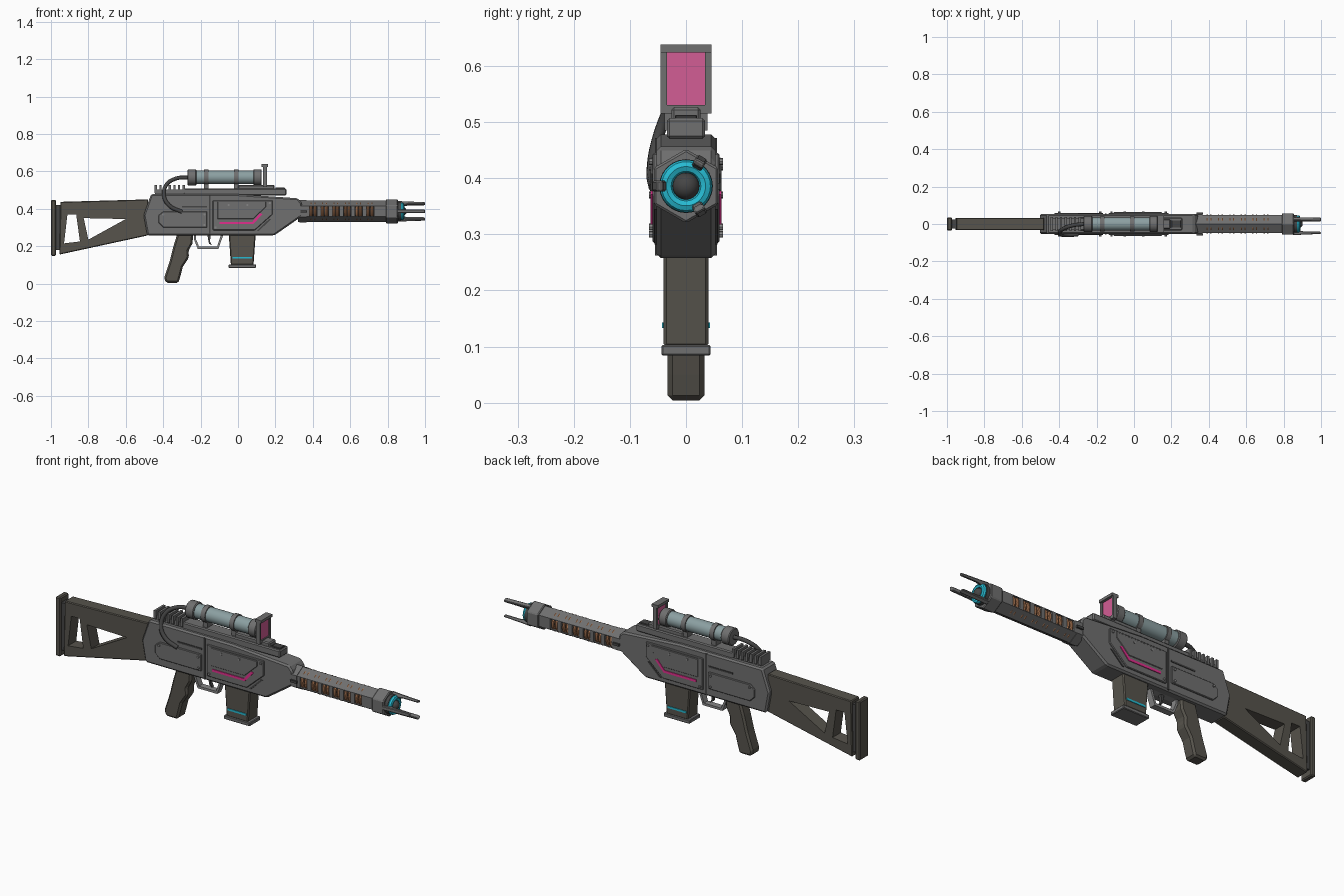
import bpy, bmesh, math
from mathutils import Matrix, Vector

if "Cube" in bpy.data.objects:
    bpy.data.objects.remove(bpy.data.objects["Cube"], do_unlink=True)


def material(name, r, g, b):
    m = bpy.data.materials.new(name)
    m.diffuse_color = (r, g, b, 1)
    m.use_nodes = True
    m.node_tree.nodes["Principled BSDF"].inputs["Base Color"].default_value = (r, g, b, 1)
    return m


GREY = material("gunmetal grey", .16, .16, .16)
LIGHT = material("light metal", .24, .24, .24)
DARK = material("dark metal", .06, .06, .06)
POLYMER = material("brown grey polymer", .095, .088, .073)
TUBE = material("blue grey tube", .26, .35, .36)
CYAN = material("cyan glow", .02, .5, .65)
PINK = material("pink glow", .75, .03, .27)
LENS = material("pink lens", .65, .11, .3)
COPPER = material("copper", .42, .19, .09)
AXIS_Z = .386


def finish(name, bm, mat, bevel=0, smooth=False):
    bmesh.ops.recalc_face_normals(bm, faces=bm.faces)
    mesh = bpy.data.meshes.new(name)
    bm.to_mesh(mesh)
    bm.free()
    mesh.materials.append(mat)
    ob = bpy.data.objects.new(name, mesh)
    bpy.context.collection.objects.link(ob)
    bpy.ops.object.select_all(action='DESELECT')
    bpy.context.view_layer.objects.active = ob
    ob.select_set(True)
    if bevel:
        mod = ob.modifiers.new("bevel", 'BEVEL')
        mod.width = bevel
        mod.segments = 1
        mod.limit_method = 'ANGLE'
        bpy.ops.object.modifier_apply(modifier="bevel")
    if smooth:
        bpy.ops.object.shade_smooth_by_angle(angle=math.radians(40))
    return ob


def plate(name, points, y0, y1, mat, bevel=0):
    """Side profile in x and z, extruded from y0 to y1."""
    bm = bmesh.new()
    face = bm.faces.new([bm.verts.new((x, y0, z)) for x, z in points])
    new = bmesh.ops.extrude_face_region(bm, geom=[face])["geom"]
    bmesh.ops.translate(bm, verts=[v for v in new if isinstance(v, bmesh.types.BMVert)],
                        vec=(0, y1 - y0, 0))
    return finish(name, bm, mat, bevel)


def box(name, x0, x1, half_y, z0, z1, mat, bevel=0):
    return plate(name, [(x0, z0), (x1, z0), (x1, z1), (x0, z1)], -half_y, half_y, mat, bevel)


def both_sides(name, points, inner, outer, mat, bevel=0):
    for side, s in (("right", -1), ("left", 1)):
        plate(name + "_" + side, points, s * inner, s * outer, mat, bevel)


def rod(name, x0, x1, radius, z, mat, sides=24, bevel=0, end=None, y=0):
    """Cylinder or prism along x."""
    bm = bmesh.new()
    bmesh.ops.create_cone(bm, cap_ends=True, segments=sides, radius1=radius,
                          radius2=end or radius, depth=x1 - x0)
    turn = Matrix.Rotation(math.pi / 2, 4, 'Y')
    if sides == 6:
        # corners point to the sides, flats face up and down
        turn = turn @ Matrix.Rotation(math.pi / 2, 4, 'Z')
    bmesh.ops.transform(bm, matrix=Matrix.Translation(((x0 + x1) / 2, y, z)) @ turn, verts=bm.verts)
    return finish(name, bm, mat, bevel, sides > 8)


def ring(name, x, major, minor, mat):
    bpy.ops.mesh.primitive_torus_add(location=(x, 0, AXIS_Z), rotation=(0, math.pi / 2, 0),
                                     major_radius=major, minor_radius=minor,
                                     major_segments=28, minor_segments=8)
    ob = bpy.context.object
    ob.name = name
    ob.data.materials.append(mat)
    bpy.ops.object.shade_smooth_by_angle()


def cut(ob, cutters):
    for c in cutters:
        c.hide_render = True
        mod = ob.modifiers.new("cut", 'BOOLEAN')
        mod.operation = 'DIFFERENCE'
        mod.object = c
        mod.solver = 'EXACT'
        bpy.context.view_layer.objects.active = ob
        bpy.ops.object.modifier_apply(modifier="cut")
        bpy.data.objects.remove(c, do_unlink=True)


def path(name, points, radius, mat):
    curve = bpy.data.curves.new(name, 'CURVE')
    curve.dimensions = '3D'
    curve.bevel_depth = radius
    curve.bevel_resolution = 2
    curve.use_fill_caps = True
    spline = curve.splines.new('BEZIER')
    spline.bezier_points.add(len(points) - 1)
    for p, co in zip(spline.bezier_points, points):
        p.co = co
        p.handle_left_type = p.handle_right_type = 'AUTO'
    curve.materials.append(mat)
    ob = bpy.data.objects.new(name, curve)
    bpy.context.collection.objects.link(ob)


# Receiver body
plate("receiver", [(-.465, .478), (0, .478), (.32, .456), (.342, .43), (.342, .36),
                   (.195, .258), (-.485, .258), (-.505, .365)], -.053, .053, GREY, .008)

# Side panels, grooves and glowing line
both_sides("rear_panel", [(-.425, .325), (-.40, .3), (-.165, .3), (-.165, .385), (-.40, .385),
                          (-.425, .365)], .05, .06, GREY, .003)
both_sides("front_panel", [(-.135, .285), (.09, .285), (.185, .37), (.185, .445), (-.135, .445)],
           .05, .06, GREY, .003)
both_sides("cover_plate", [(-.11, .345), (.08, .345), (.15, .41), (.15, .437), (-.11, .437)],
           .058, .063, GREY, .002)
both_sides("panel_seam", [(-.155, .262), (-.146, .262), (-.146, .472), (-.155, .472)],
           .05, .055, DARK)
both_sides("vent_slit", [(-.30, .407), (-.165, .407), (-.165, .415), (-.30, .415)],
           .05, .056, DARK)
both_sides("glow_line", [(-.10, .318), (.082, .318), (.13, .371), (.118, .377), (.076, .33),
                         (-.10, .33)], .055, .0635, PINK)
both_sides("diagonal_slit", [(.10, .282), (.112, .282), (.178, .345), (.166, .345)],
           .05, .056, DARK)
for x, z in [(-.40, .37), (-.18, .37), (-.18, .313), (-.12, .3), (.17, .43), (-.05, .42), (.05, .42)]:
    both_sides("bolt", [(x + .006 * math.cos(a * math.pi / 4), z + .006 * math.sin(a * math.pi / 4))
                        for a in range(8)], .055, .066, LIGHT)

# Stock frame with two openings, and butt plate
stock = plate("stock", [(-.95, .437), (-.48, .45), (-.48, .258), (-.955, .155)],
              -.033, .033, POLYMER, .004)
cut(stock, [
    plate("stock_slot", [(-.912, .37), (-.865, .37), (-.845, .225), (-.93, .215)], -.1, .1, POLYMER),
    plate("stock_triangle", [(-.825, .35), (-.60, .345), (-.80, .235)], -.1, .1, POLYMER)])
box("stock_neck", -.98, -.945, .025, .18, .42, DARK)
box("butt_plate", -1, -.973, .035, .148, .447, POLYMER, .005)

# Grip, trigger and guard
plate("grip", [(-.325, .265), (-.24, .265), (-.243, .215), (-.265, .175), (-.262, .14), (-.295, .09),
               (-.305, .05), (-.318, .004), (-.385, .004), (-.395, .03), (-.365, .12), (-.345, .2)],
      -.033, .033, POLYMER, .009)
guard = plate("trigger_guard", [(-.235, .262), (-.235, .235), (-.215, .185), (-.105, .185), (-.078, .262)],
              -.016, .016, LIGHT)
cut(guard, [plate("guard_gap", [(-.225, .258), (-.224, .236), (-.208, .197), (-.112, .197),
                                (-.092, .258)], -.1, .1, LIGHT)])
plate("trigger", [(-.165, .265), (-.145, .265), (-.15, .225), (-.14, .205), (-.155, .213)],
      -.008, .008, DARK)

# Magazine
plate("magazine", [(-.05, .27), (.095, .27), (.083, .1), (-.038, .1)], -.04, .04, POLYMER, .005)
box("magazine_base", -.05, .096, .044, .084, .103, GREY, .003)
both_sides("magazine_glow", [(-.03, .133), (.075, .133), (.075, .143), (-.03, .143)], .036, .043, CYAN)

# Barrel shroud, cut open over the coils
shroud = rod("barrel_shroud", .32, .80, .057, AXIS_Z, GREY, 6)
slots = [.402 + .061 * i for i in range(6)]
cut(shroud, [box("slot", x - .02, x + .02, .2, .361, .411, DARK) for x in slots])
rod("inner_barrel", .34, .86, .034, AXIS_Z, DARK)
for x in slots:
    for dx in (-.011, .009):
        ring("coil", x + dx, .043, .008, COPPER)
rod("shroud_collar", .33, .365, .06, AXIS_Z, GREY, 6)
both_sides("collar_slit", [(.335, .38), (.37, .38), (.37, .392), (.335, .392)], .05, .0605, DARK)

# Muzzle with glowing ring and three prongs
rod("muzzle_collar", .79, .855, .066, AXIS_Z, GREY, 6, .004)
rod("muzzle_lip", .855, .872, .048, AXIS_Z, DARK)
ring("muzzle_ring", .877, .035, .012, CYAN)
bpy.ops.mesh.primitive_uv_sphere_add(segments=20, ring_count=12, radius=.024, location=(.878, 0, AXIS_Z))
bpy.context.object.name = "emitter"
bpy.context.object.data.materials.append(DARK)
bpy.ops.object.shade_smooth_by_angle()
for degrees in (60, 180, 300):
    prong = plate("prong", [(.85, .036), (.89, .036), (.91, .04), (.99, .04), (1, .044), (1, .053),
                            (.90, .057), (.85, .06)], -.01, .01, GREY, .003)
    prong.data.transform(Matrix.Translation((0, 0, AXIS_Z))
                         @ Matrix.Rotation(math.radians(degrees - 90), 4, 'X'))

# Top rail, scope mount and cooling fins
box("top_rail", -.29, .258, .034, .47, .507, GREY, .005)
box("scope_mount", 0, .195, .026, .5, .527, GREY, .005)
box("rail_block", .20, .25, .02, .5, .513, DARK, .002)
box("fin_base", -.445, -.28, .03, .47, .502, GREY)
for i in range(7):
    box("cooling_fin", -.446 + .025 * i, -.434 + .025 * i, .038, .485, .527, GREY)

# Scope
Z = .568
rod("scope_tube", -.25, .11, .036, Z, TUBE)
rod("scope_rear_cap", -.27, -.222, .043, Z, GREY, 24, .004)
rod("scope_front_cap", .082, .126, .043, Z, GREY, 24, .004)
for x in (-.17, -.01):
    rod("scope_band", x - .012, x + .012, .041, Z, GREY)
    box("band_foot", x - .012, x + .012, .02, .495, .54, GREY)

# Framed lens ahead of the scope
for s in (-1, 1):
    plate("lens_side", [(.133, .527), (.154, .527), (.154, .628), (.133, .628)], s * .034, s * .045, GREY)
box("lens_top", .126, .161, .045, .624, .638, GREY)
box("lens_foot", .133, .154, .045, .515, .531, GREY)
box("lens_panel", .14, .148, .036, .53, .626, LENS)

# Hose from the scope to the right side
path("hose", [(-.265, 0, .567), (-.33, -.008, .562), (-.385, -.03, .525), (-.395, -.052, .465),
              (-.365, -.06, .415), (-.30, -.056, .383)], .0105, DARK)
